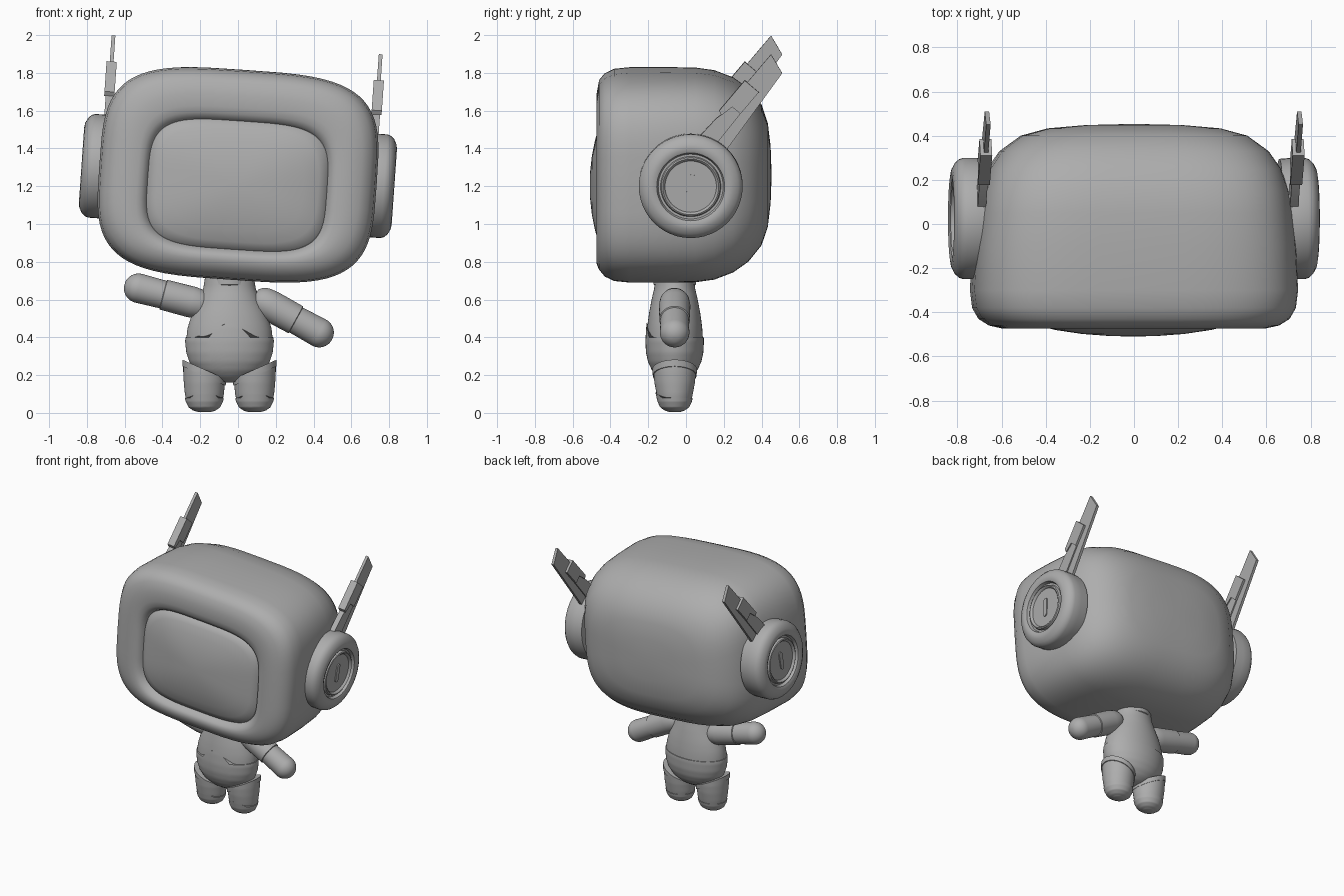
import bpy, bmesh, math
from mathutils import Matrix, Vector

cube = bpy.data.objects.get("Cube")
if cube:
    bpy.data.objects.remove(cube, do_unlink=True)

grey = bpy.data.materials.new("plain grey")
grey.use_nodes = True
grey.diffuse_color = (0.42, 0.42, 0.42, 1)
grey.node_tree.nodes["Principled BSDF"].inputs["Base Color"].default_value = (0.42, 0.42, 0.42, 1)

HEAD = Matrix.Translation((0, 0, 1.26)) @ Matrix.Rotation(math.radians(4), 4, "Y")


def finish(name, bm, matrix=None, angle=35):
    bmesh.ops.recalc_face_normals(bm, faces=bm.faces)
    mesh = bpy.data.meshes.new(name)
    bm.to_mesh(mesh)
    bm.free()
    mesh.materials.append(grey)
    ob = bpy.data.objects.new(name, mesh)
    bpy.context.collection.objects.link(ob)
    if matrix:
        ob.matrix_world = matrix
    bpy.ops.object.select_all(action="DESELECT")
    ob.select_set(True)
    bpy.context.view_layer.objects.active = ob
    bpy.ops.object.shade_smooth_by_angle(angle=math.radians(angle))
    return ob


def loft(name, rings, matrix=None, angle=35):
    """Skin a list of equal rings and cap both ends."""
    bm = bmesh.new()
    rows = [[bm.verts.new(p) for p in ring] for ring in rings]
    n = len(rows[0])
    for a, b in zip(rows, rows[1:]):
        for i in range(n):
            j = (i + 1) % n
            bm.faces.new((a[i], a[j], b[j], b[i]))
    bm.faces.new(rows[0])
    bm.faces.new(rows[-1])
    return finish(name, bm, matrix, angle)


def angles(n):
    return [math.tau * i / n for i in range(n)]


def squircle(y, a, b, n, dz=0):
    """Rounded rectangle in the xz plane."""
    def power(v):
        return math.copysign(abs(v) ** (2 / n), v)
    return [Vector((a * power(math.cos(t)), y, b * power(math.sin(t)) + dz)) for t in angles(72)]


def lathe(name, profile, origin, direction, matrix=None):
    """Revolve (distance, radius) pairs around a direction."""
    rot = Vector(direction).to_track_quat("Z", "Y")
    rings = [[Vector(origin) + rot @ Vector((r * math.cos(t), r * math.sin(t), d)) for t in angles(48)]
             for d, r in profile]
    return loft(name, rings, matrix)


def prism(name, outline, x, thick, matrix):
    """Flat plate in the yz plane."""
    bm = bmesh.new()
    face = bm.faces.new([bm.verts.new((x - thick / 2, y, z)) for y, z in outline])
    new = bmesh.ops.extrude_face_region(bm, geom=[face])["geom"]
    bmesh.ops.translate(bm, vec=(thick, 0, 0), verts=[v for v in new if isinstance(v, bmesh.types.BMVert)])
    return finish(name, bm, matrix, 30)


def radii(profile, z):
    """Interpolate (z, half width, half depth) rows."""
    for (z0, a0, b0), (z1, a1, b1) in zip(profile, profile[1:]):
        if z <= z1:
            f = max(0, (z - z0) / (z1 - z0))
            return a0 + f * (a1 - a0), b0 + f * (b1 - b0)
    return profile[-1][1:]


def shell(name, profile, cx, cy, low, high, grow=0.0, steps=24):
    """Body part between two heights, each a function of the angle around it."""
    rings = []
    for k in range(steps + 1):
        f = k / steps
        f = f * f * (3 - 2 * f) * 0.4 + f * 0.6
        ring = []
        for t in angles(64):
            z = low(t) + f * (high(t) - low(t))
            a, b = radii(profile, z)
            ring.append(Vector((cx + (a + grow) * math.cos(t), cy + (b + grow) * math.sin(t), z)))
        rings.append(ring)
    return loft(name, rings)


def level(z):
    return lambda t: z


def arch(z, height, width):
    """Level seam with a raised arch at the front."""
    def seam(t):
        u = math.cos(t) / width
        return z + (height * math.cos(u * math.pi / 2) ** 0.8 if math.sin(t) < 0 and abs(u) < 1 else 0)
    return seam


# Head casing, from the recessed screen rim round to the back
casing = [
    (-0.43, 0.475, 0.34, 4, -0.055), (-0.45, 0.485, 0.35, 4, -0.055), (-0.466, 0.505, 0.37, 4, -0.05),
    (-0.474, 0.53, 0.395, 4, -0.04), (-0.473, 0.59, 0.44, 3.8, -0.02), (-0.46, 0.65, 0.49, 3.7),
    (-0.43, 0.698, 0.525, 3.7), (-0.38, 0.726, 0.548, 3.7), (-0.30, 0.736, 0.556, 3.7),
    (-0.1, 0.726, 0.557, 3.7), (0.05, 0.71, 0.555, 3.7), (0.15, 0.694, 0.542, 3.6),
    (0.25, 0.66, 0.505, 3.5), (0.33, 0.605, 0.45, 3.4), (0.4, 0.51, 0.365, 3.2),
    (0.433, 0.39, 0.27, 3), (0.448, 0.22, 0.15, 2.6), (0.452, 0.06, 0.04, 2)]
loft("head_casing", [squircle(*row) for row in casing], HEAD, 50)

# Bulging screen
screen = [(-0.42, 0.48, 0.345), (-0.44, 0.472, 0.337), (-0.46, 0.43, 0.3), (-0.48, 0.35, 0.24),
          (-0.498, 0.23, 0.155), (-0.507, 0.11, 0.075), (-0.509, 0.03, 0.02)]
loft("screen", [squircle(y, a, b, 4 - 1.5 * (k / 6), -0.055) for k, (y, a, b) in enumerate(screen)], HEAD, 50)

# Ear pods with dial, slot and swept antenna
pod = [(0.66, 0.27), (0.72, 0.275), (0.775, 0.275), (0.795, 0.268), (0.812, 0.252), (0.826, 0.225),
       (0.83, 0.2), (0.822, 0.18), (0.8, 0.172), (0.8, 0.16), (0.818, 0.155), (0.822, 0.148),
       (0.816, 0.14), (0.806, 0.136), (0.806, 0.01)]


def sweep(points):
    """Place (along, across) points on the antenna's slanted axis."""
    return [(0.15 + 0.646 * s - 0.763 * w, 0.23 + 0.763 * s + 0.646 * w) for s, w in points]


for side, label in ((1, "left"), (-1, "right")):
    lathe(label + "_ear_pod", pod, (0, 0.025, -0.006), (side, 0, 0), HEAD)
    slot = []
    for t in angles(20):
        y = 0.018 * math.cos(t)
        z = 0.018 * math.sin(t) + math.copysign(0.047, math.sin(t + 0.01))
        slot.append((0.025 + y + 0.12 * z, z - 0.006))
    prism(label + "_ear_slot", slot, side * 0.806, 0.014, HEAD)
    x = side * 0.709
    prism(label + "_antenna_blade",
          sweep([(-0.06, -0.085), (0.507, -0.042), (0.545, 0.068), (0.3, 0.068), (0.12, 0.04), (-0.06, 0.06)]),
          x, 0.02, HEAD)
    prism(label + "_antenna_base",
          sweep([(-0.08, -0.02), (0.2, -0.012), (0.2, 0.045), (0.1, 0.07), (-0.08, 0.078)]), x, 0.038, HEAD)
    prism(label + "_antenna_sleeve",
          sweep([(0.2, -0.012), (0.35, -0.012), (0.35, 0.085), (0.14, 0.085), (0.13, 0.06), (0.2, 0.045)]),
          x, 0.054, HEAD)

# Torso with a lower shell that arches up at the front
CX, CY = -0.045, -0.06
torso = [(0.16, 0.01, 0.01), (0.167, 0.07, 0.05), (0.19, 0.125, 0.085), (0.225, 0.175, 0.115),
         (0.27, 0.208, 0.136), (0.32, 0.224, 0.147), (0.38, 0.23, 0.15), (0.45, 0.222, 0.146),
         (0.52, 0.2, 0.137), (0.6, 0.162, 0.122), (0.66, 0.138, 0.108), (0.73, 0.128, 0.102)]
shell("torso", torso, CX, CY, level(0.161), level(0.73))
shell("lower_body_shell", torso, CX, CY, level(0.16), arch(0.4, 0.075, 0.45), 0.005)
lathe("neck_ring", [(0, 0.10), (0.01, 0.112), (0.05, 0.112), (0.06, 0.10)], (CX, CY, 0.67), (0, 0, 1))

# Legs with a slanted cuff and a boot
leg = [(0.005, 0.03, 0.025), (0.012, 0.055, 0.048), (0.03, 0.08, 0.073), (0.06, 0.095, 0.087),
       (0.1, 0.103, 0.096), (0.16, 0.109, 0.107), (0.22, 0.112, 0.113), (0.32, 0.112, 0.113)]
for side, label in ((1, "left"), (-1, "right")):
    cx = CX + side * 0.133

    def slant(z, s=side):
        return lambda t: z + s * 0.052 * math.cos(t)

    shell(label + "_leg", leg, cx, CY, level(0.005), slant(0.225))
    shell(label + "_boot", leg, cx, CY, level(0.004), arch(0.08, 0.03, 0.7), 0.004)
    shell(label + "_leg_cuff", leg, cx, CY, slant(0.195), slant(0.23), 0.005, 4)

# Arms: rounded forearm and a slightly wider sleeve
for label, origin, direction, length in (
        ("left", (0.13, CY, 0.59), (0.29, 0, -0.16), 0.42),
        ("right", (-0.2, CY, 0.575), (-0.96, 0, 0.25), 0.415)):
    r = 0.078
    forearm = [(0, 0.07), (length - r, r)]
    forearm += [(length - r + r * math.sin(a), r * math.cos(a)) for a in [k * math.pi / 20 for k in range(1, 10)]]
    lathe(label + "_forearm", forearm, origin, direction)
    sleeve = [(-0.05, 0.045), (-0.03, 0.066), (0, 0.078), (0.05, 0.083), (0.2, 0.081), (0.203, 0.076)]
    lathe(label + "_sleeve", sleeve, origin, direction)
